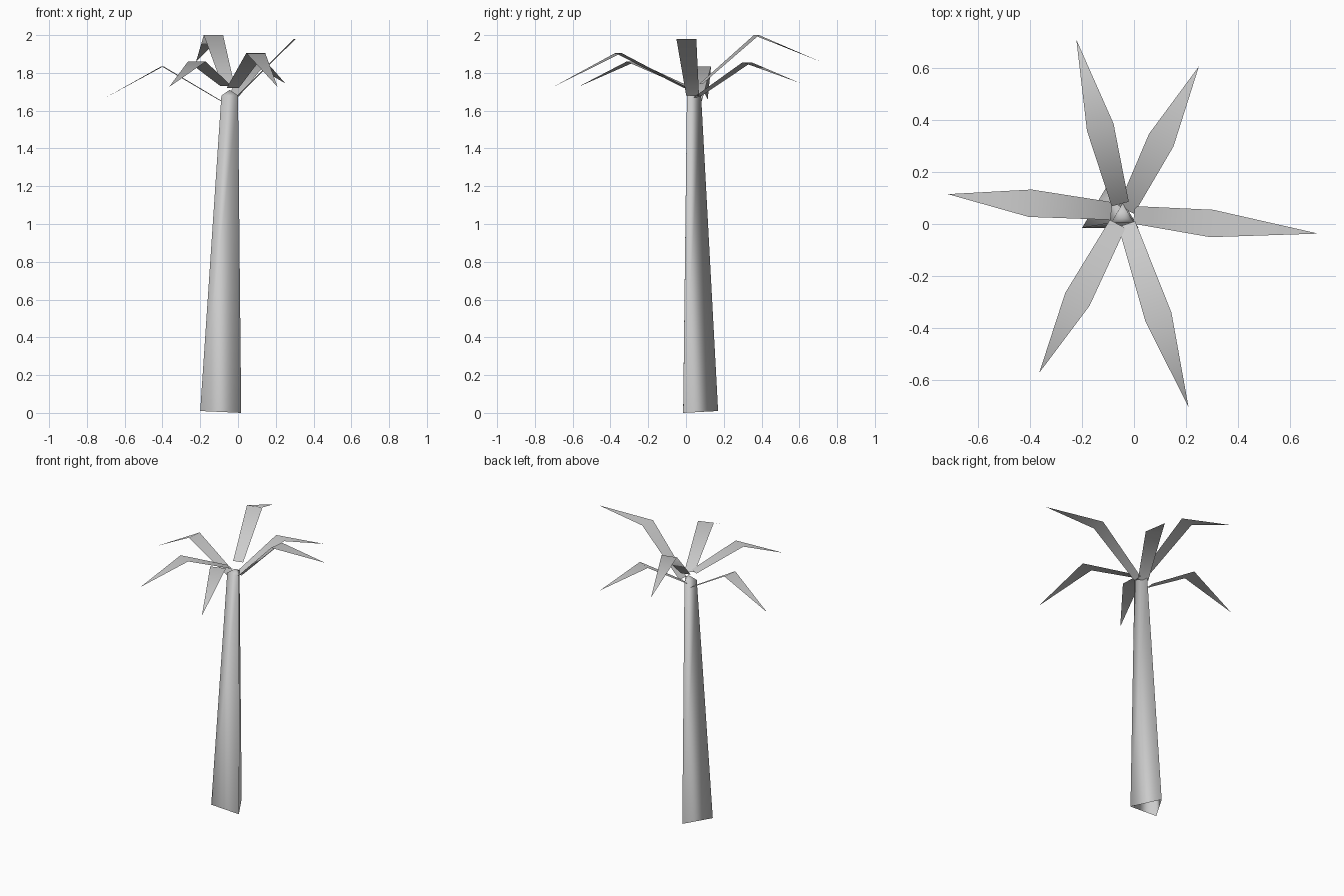
import bpy
import bmesh
from mathutils import Vector

cube = bpy.data.objects.get("Cube")
if cube:
    bpy.data.objects.remove(cube, do_unlink=True)

# Single pale grey colour
GREY = (0.6, 0.6, 0.6, 1.0)
grey = bpy.data.materials.new("pale_grey")
grey.use_nodes = True
grey.diffuse_color = GREY
grey.node_tree.nodes["Principled BSDF"].inputs["Base Color"].default_value = GREY


def finish(name, bm):
    """Turn a bmesh into a smooth grey object."""
    for face in bm.faces:
        face.smooth = True
    mesh = bpy.data.meshes.new(name)
    bm.to_mesh(mesh)
    bm.free()
    mesh.materials.append(grey)
    obj = bpy.data.objects.new(name, mesh)
    bpy.context.collection.objects.link(obj)
    return obj


def trunk():
    """Leaning three-sided tapered tube, open below, with a low pointed cap."""
    bm = bmesh.new()
    foot = [(-0.2, -0.015, 0.01), (0.017, -0.015, 0), (-0.09, 0.17, 0.01)]
    head = [(-0.088, 0.005, 1.68), (0, 0.005, 1.68), (-0.044, 0.08, 1.68)]
    low = [bm.verts.new(p) for p in foot]
    high = [bm.verts.new(p) for p in head]
    peak = bm.verts.new((-0.044, 0.03, 1.71))
    for i in range(3):
        j = (i + 1) % 3
        bm.faces.new((low[i], low[j], high[j], high[i]))
        bm.faces.new((high[i], high[j], peak))
    return finish("trunk", bm)


def frond(name, base, elbow, tip):
    """Folded leaf: a widening strip up to the elbow, then a pointed end."""
    base, elbow, tip = Vector(base), Vector(elbow), Vector(tip)
    along = tip - base
    side = Vector((-along.y, along.x, 0)).normalized()
    bm = bmesh.new()
    b1, b2 = (bm.verts.new(base + side * w) for w in (-0.034, 0.034))
    e1, e2 = (bm.verts.new(elbow + side * w) for w in (-0.053, 0.053))
    point = bm.verts.new(tip)
    bm.faces.new((b1, e1, e2, b2))
    bm.faces.new((e1, point, e2))
    return finish(name, bm)


trunk()

# Crown of six fronds: base centre, elbow centre, tip
FRONDS = {
    "frond_left": ((0.0, 0.035, 1.68), (0.3, 0.002, 1.98), (0.71, -0.037, 1.98)),
    "frond_back": ((-0.053, 0.077, 1.74), (-0.13, 0.373, 2.0), (-0.222, 0.71, 1.86)),
    "frond_back_left": ((-0.03, 0.055, 1.67), (0.105, 0.323, 1.856), (0.25, 0.607, 1.745)),
    "frond_front_left": ((-0.028, 0.0, 1.72), (0.094, -0.358, 1.905), (0.21, -0.705, 1.725)),
    "frond_front_right": ((-0.063, 0.0, 1.73), (-0.218, -0.29, 1.86), (-0.365, -0.573, 1.725)),
    "frond_right": ((-0.087, 0.05, 1.65), (-0.4, 0.08, 1.835), (-0.717, 0.115, 1.66)),
}
for name, points in FRONDS.items():
    frond(name, *points)
